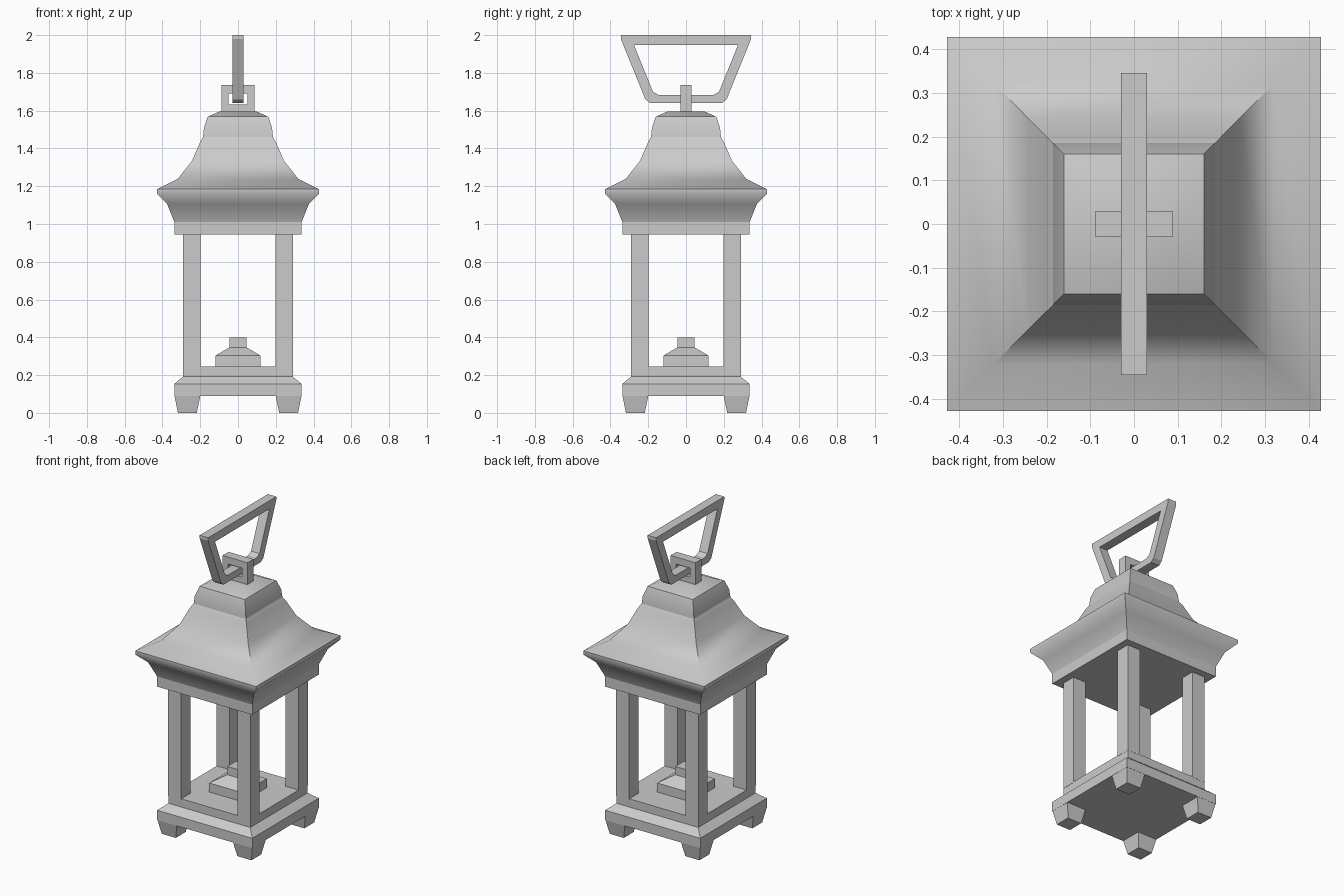
import bpy, bmesh
from math import radians

if "Cube" in bpy.data.objects:
    bpy.data.objects.remove(bpy.data.objects["Cube"])


def finish(name, bm, smooth=False):
    bmesh.ops.recalc_face_normals(bm, faces=bm.faces)
    me = bpy.data.meshes.new(name)
    bm.to_mesh(me)
    bm.free()
    ob = bpy.data.objects.new(name, me)
    bpy.context.collection.objects.link(ob)
    if smooth:
        bpy.ops.object.select_all(action='DESELECT')
        ob.select_set(True)
        bpy.context.view_layer.objects.active = ob
        bpy.ops.object.shade_smooth_by_angle(angle=radians(45))
    return ob


def bridge(bm, a, b):
    n = len(a)
    for i in range(n):
        j = (i + 1) % n
        bm.faces.new((a[i], a[j], b[j], b[i]))


def square_loft(name, profile, cx=0, cy=0, smooth=False):
    """Stack of squares from (half width, z) pairs, closed at both ends."""
    bm = bmesh.new()
    rings = [[bm.verts.new((cx + sx * r, cy + sy * r, z))
              for sx, sy in ((-1, -1), (1, -1), (1, 1), (-1, 1))]
             for r, z in profile]
    for a, b in zip(rings, rings[1:]):
        bridge(bm, a, b)
    bm.faces.new(rings[0])
    bm.faces.new(rings[-1])
    return finish(name, bm, smooth)


def frame(name, outer, inner, half, place):
    """Flat closed frame between two outlines, with thickness 2 * half."""
    bm = bmesh.new()
    loops = [[bm.verts.new(place(u, z, d)) for u, z in pts]
             for pts, d in ((outer, -half), (outer, half), (inner, half), (inner, -half))]
    for i in range(4):
        bridge(bm, loops[i], loops[(i + 1) % 4])
    return finish(name, bm)


def mirrored(half_outline):
    return half_outline + [(-u, z) for u, z in reversed(half_outline)]


# Base with chamfered edge and raised floor
square_loft("base", [(0.337, 0.09), (0.337, 0.153), (0.29, 0.192), (0.29, 0.245)])

# Tapered feet and corner posts
for sx, side in ((-1, "left"), (1, "right")):
    for sy, end in ((-1, "front"), (1, "back")):
        square_loft(f"{end}_{side}_foot", [(0.05, 0), (0.068, 0.09)],
                    sx * 0.268, sy * 0.268)
        square_loft(f"{end}_{side}_post", [(0.046, 0.24), (0.046, 0.95)],
                    sx * 0.245, sy * 0.245)

# Burner in the middle of the floor
square_loft("burner", [(0.12, 0.245), (0.12, 0.303), (0.045, 0.347), (0.045, 0.4)])

# Roof: band, flared eave and curved slope, cap
square_loft("roof_band", [(0.337, 0.945), (0.337, 1.01)])
square_loft("roof", [(0.337, 1.01), (0.375, 1.105), (0.428, 1.16), (0.428, 1.185),
                     (0.32, 1.238), (0.243, 1.335), (0.2, 1.435), (0.185, 1.46)],
            smooth=True)
square_loft("roof_cap", [(0.185, 1.46), (0.18, 1.51), (0.16, 1.568), (0.1, 1.595)],
            smooth=True)

# Square eyelet on top
frame("eyelet", mirrored([(0.088, 1.59), (0.088, 1.735)]),
      mirrored([(0.05, 1.632), (0.05, 1.69)]), 0.03,
      lambda u, z, d: (u, d, z))

# Carrying handle through the eyelet
frame("handle",
      mirrored([(0.19, 1.64), (0.215, 1.66), (0.345, 1.98), (0.345, 2.0)]),
      mirrored([(0.147, 1.684), (0.175, 1.7), (0.272, 1.94), (0.275, 1.948)]), 0.03,
      lambda u, z, d: (d, u, z))
